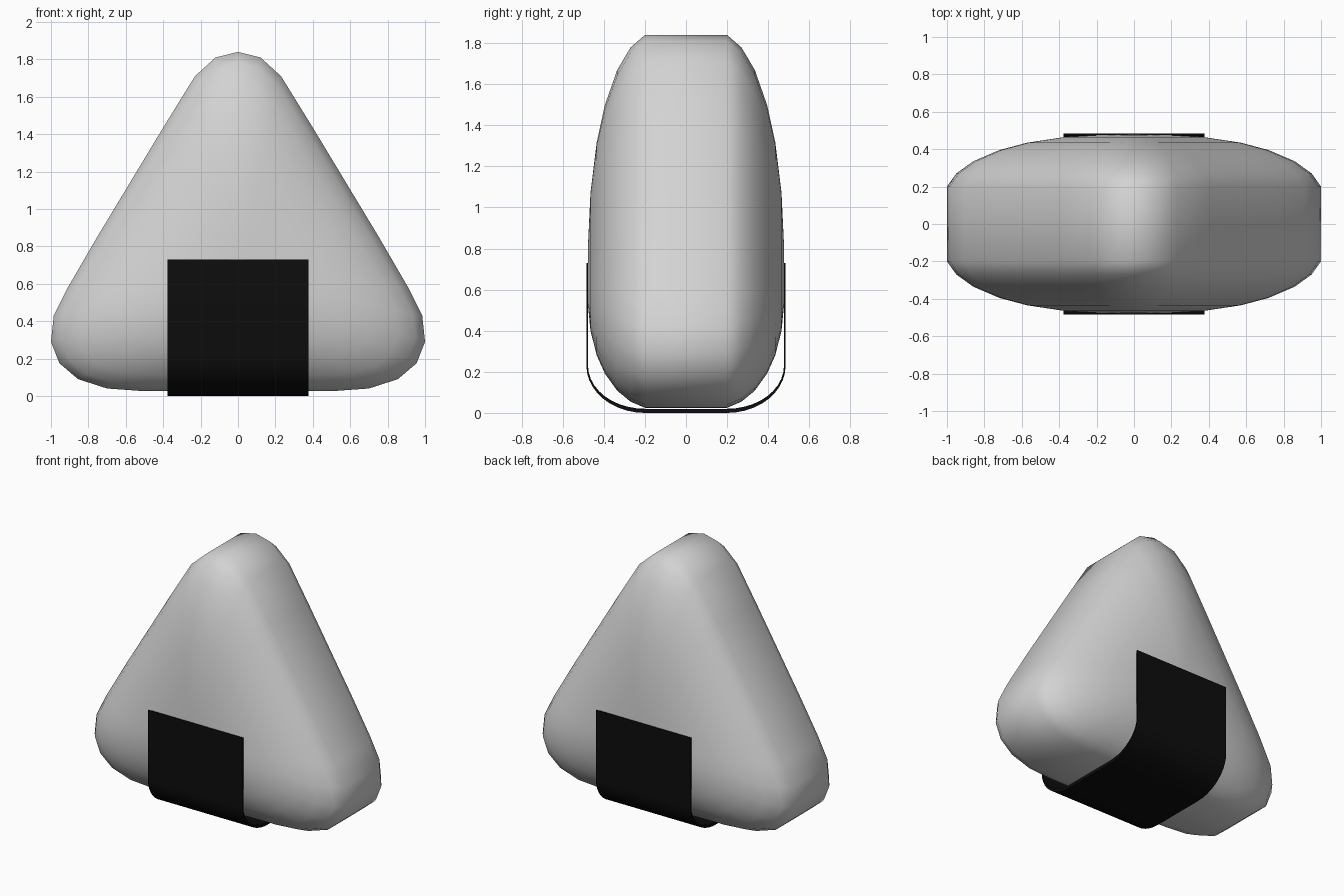
import bpy, bmesh, math

cube = bpy.data.objects.get("Cube")
if cube:
    bpy.data.objects.remove(cube)


def make_material(name, color):
    mat = bpy.data.materials.new(name)
    mat.use_nodes = True
    mat.diffuse_color = color
    mat.node_tree.nodes["Principled BSDF"].inputs["Base Color"].default_value = color
    return mat


def finish(bm, name, mat, angle):
    bmesh.ops.recalc_face_normals(bm, faces=bm.faces)
    mesh = bpy.data.meshes.new(name)
    bm.to_mesh(mesh)
    bm.free()
    mesh.materials.append(mat)
    obj = bpy.data.objects.new(name, mesh)
    bpy.context.collection.objects.link(obj)
    bpy.ops.object.select_all(action='DESELECT')
    obj.select_set(True)
    bpy.context.view_layer.objects.active = obj
    bpy.ops.object.shade_smooth_by_angle(angle=math.radians(angle))
    return obj


def bridge(bm, a, b):
    for i in range(len(a)):
        j = (i + 1) % len(a)
        bm.faces.new((a[i], a[j], b[j], b[i]))


rice = make_material("rice white", (0.65, 0.65, 0.65, 1))
seaweed = make_material("seaweed black", (0.004, 0.004, 0.004, 1))

# Rice body: rounded triangle outline, shrinking in rings towards a domed front and back
half = [(0.12, 1.81), (0.23, 1.71), (0.40, 1.435), (0.575, 1.145), (0.75, 0.855),
        (0.91, 0.58), (0.985, 0.43), (1.0, 0.29), (0.955, 0.175), (0.855, 0.09),
        (0.70, 0.04), (0.52, 0.027), (0.25, 0.025)]
outline = [(0, 1.84)] + half + [(0, 0.025)] + [(-x, z) for x, z in reversed(half)]
dome = [(1, 0.2), (0.95, 0.27), (0.86, 0.335), (0.72, 0.395), (0.57, 0.435),
        (0.37, 0.465), (0.18, 0.476)]
mid_z = 0.62

bm = bmesh.new()
sections = [(s, -y) for s, y in reversed(dome)] + dome
rings = [[bm.verts.new((x * s, y, mid_z + (z - mid_z) * s)) for x, z in outline]
         for s, y in sections]
for a, b in zip(rings, rings[1:]):
    bridge(bm, a, b)
for ring, y in ((rings[0], -0.479), (rings[-1], 0.479)):
    pole = bm.verts.new((0, y, mid_z))
    for i in range(len(ring)):
        bm.faces.new((ring[i - 1], ring[i], pole))
finish(bm, "rice_body", rice, 60)


# Seaweed wrap: U-shaped strip with rounded lower corners
def wrap_path(side, bottom, top=0.73, flat=0.2, bend=0.23, steps=10):
    path = [(side, top)]
    for i in range(steps + 1):
        a = math.pi / 2 * i / steps
        path.append((flat + (side - flat) * math.cos(a),
                     bend - (bend - bottom) * math.sin(a)))
    return path + [(-y, z) for y, z in reversed(path)]


section = wrap_path(0.485, 0) + wrap_path(0.477, 0.02)[::-1]
n = len(section)
bm = bmesh.new()
left, right = [[bm.verts.new((x, y, z)) for y, z in section] for x in (0.377, -0.377)]
bridge(bm, left, right)
for edge in (left, right):
    for i in range(n // 2 - 1):
        bm.faces.new((edge[i], edge[i + 1], edge[n - 2 - i], edge[n - 1 - i]))
finish(bm, "seaweed_wrap", seaweed, 30)
